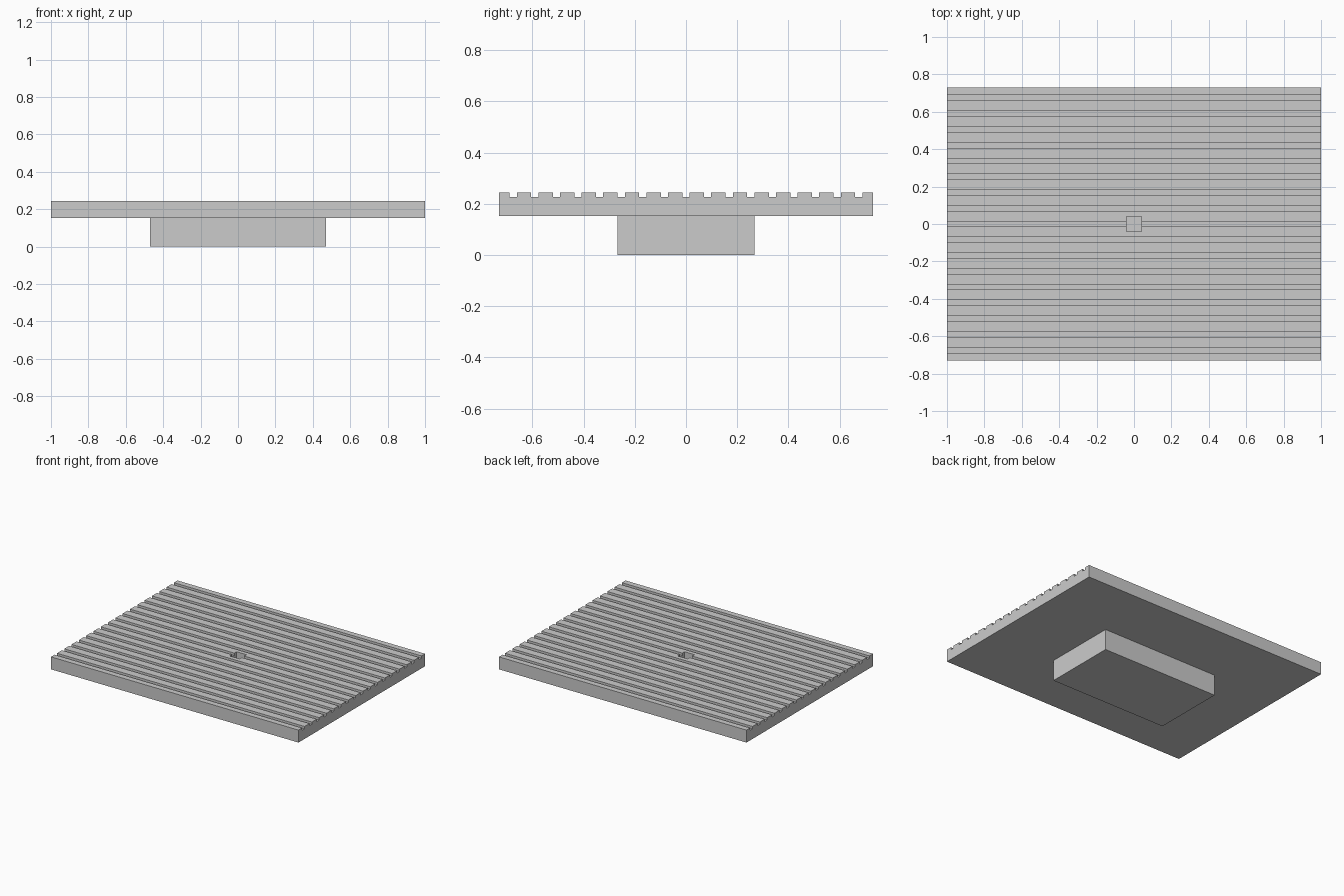
import bpy, bmesh

if "Cube" in bpy.data.objects:
    bpy.data.objects.remove(bpy.data.objects["Cube"])

PLATE_Z, GROOVE_Z, TOP_Z = 0.152, 0.226, 0.243
HALF_X, HALF_Y = 1.0, 0.73
PITCH, GROOVE_W, GROOVES = 0.0843, 0.028, 17


def box(name, size, centre):
    mesh = bpy.data.meshes.new(name)
    bm = bmesh.new()
    bmesh.ops.create_cube(bm, size=1)
    bmesh.ops.scale(bm, vec=size, verts=bm.verts)
    bmesh.ops.translate(bm, vec=centre, verts=bm.verts)
    bm.to_mesh(mesh)
    bm.free()
    obj = bpy.data.objects.new(name, mesh)
    bpy.context.collection.objects.link(obj)
    return obj


# Pedestal under the plate
box("pedestal", (0.94, 0.536, PLATE_Z), (0, 0, PLATE_Z / 2))

# Grooved plate: side profile extruded along x
profile = [(-HALF_Y, PLATE_Z), (-HALF_Y, TOP_Z)]
for i in range(GROOVES):
    y = (i - (GROOVES - 1) / 2) * PITCH
    a, b = y - GROOVE_W / 2, y + GROOVE_W / 2
    profile += [(a, TOP_Z), (a, GROOVE_Z), (b, GROOVE_Z), (b, TOP_Z)]
profile += [(HALF_Y, TOP_Z), (HALF_Y, PLATE_Z)]

bm = bmesh.new()
face = bm.faces.new([bm.verts.new((-HALF_X, y, z)) for y, z in profile])
ext = bmesh.ops.extrude_face_region(bm, geom=[face])
moved = [v for v in ext["geom"] if isinstance(v, bmesh.types.BMVert)]
bmesh.ops.translate(bm, vec=(2 * HALF_X, 0, 0), verts=moved)
bmesh.ops.recalc_face_normals(bm, faces=bm.faces)
mesh = bpy.data.meshes.new("grooved_plate")
bm.to_mesh(mesh)
bm.free()
plate = bpy.data.objects.new("grooved_plate", mesh)
bpy.context.collection.objects.link(plate)

# Square socket in the middle of the plate
cutter = box("socket_cutter", (0.08, 0.08, 0.3), (0, 0, 0.2))
cutter.hide_render = True
cutter.hide_set(True)
cut = plate.modifiers.new("socket", "BOOLEAN")
cut.operation = "DIFFERENCE"
cut.solver = "EXACT"
cut.object = cutter
